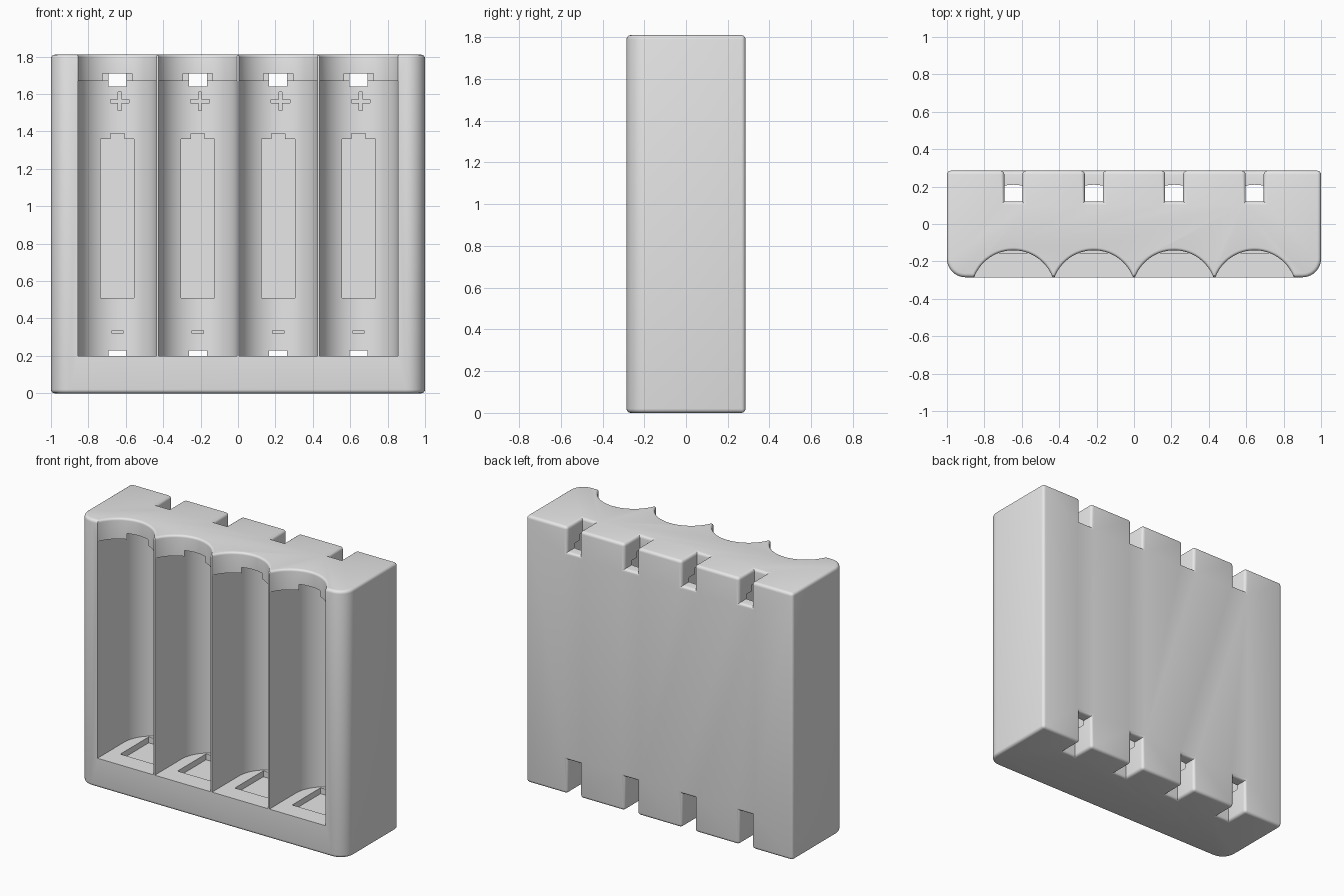
import bpy, bmesh, math
from mathutils import Vector

cube = bpy.data.objects.get("Cube")
if cube:
    bpy.data.objects.remove(cube, do_unlink=True)

HEIGHT, HALF_DEPTH = 1.81, 0.285
FLOOR, CEILING = 0.2, 1.67
BAYS = [-0.645, -0.215, 0.215, 0.645]
RADIUS = 0.21

grey = bpy.data.materials.new("light_grey_plastic")
grey.use_nodes = True
colour = (0.8, 0.8, 0.8, 1)
grey.diffuse_color = colour
grey.node_tree.nodes["Principled BSDF"].inputs["Base Color"].default_value = colour


def make_object(name, bm):
    bmesh.ops.recalc_face_normals(bm, faces=bm.faces)
    mesh = bpy.data.meshes.new(name)
    bm.to_mesh(mesh)
    bm.free()
    mesh.materials.append(grey)
    obj = bpy.data.objects.new(name, mesh)
    bpy.context.collection.objects.link(obj)
    return obj


def prism(name, outline, offset):
    """Closed solid from a 3D outline pushed along an offset vector."""
    bm = bmesh.new()
    face = bm.faces.new([bm.verts.new(p) for p in outline])
    result = bmesh.ops.extrude_face_region(bm, geom=[face])
    moved = [v for v in result["geom"] if isinstance(v, bmesh.types.BMVert)]
    bmesh.ops.translate(bm, verts=moved, vec=Vector(offset))
    return make_object(name, bm)


def block(name, x0, x1, y0, y1, z0, z1):
    outline = [(x0, y0, z0), (x1, y0, z0), (x1, y1, z0), (x0, y1, z0)]
    return prism(name, outline, (0, 0, z1 - z0))


def engraving(name, x, z, points):
    """Shallow flat-bottomed cut into the back wall of a bay."""
    return prism(name, [(x + a, 0.1, z + b) for a, b in points], (0, 0.121, 0))


def cut(target, cutter):
    mod = target.modifiers.new("cut", "BOOLEAN")
    mod.operation, mod.solver, mod.object = "DIFFERENCE", "EXACT", cutter
    graph = bpy.context.evaluated_depsgraph_get()
    mesh = bpy.data.meshes.new_from_object(target.evaluated_get(graph))
    target.modifiers.clear()
    target.data = mesh
    bpy.data.objects.remove(cutter, do_unlink=True)


# Body: block with large rounded front corners
def corner(sign):
    steps = [i / 10 * math.pi / 2 for i in range(11)]
    arc = [(0.9 + 0.1 * math.sin(a), -HALF_DEPTH + 0.1 - 0.1 * math.cos(a)) for a in steps]
    return [(sign * x, y, 0) for x, y in arc]


plan = corner(1) + [(1, HALF_DEPTH, 0), (-1, HALF_DEPTH, 0)] + corner(-1)[::-1]
body = prism("battery_holder_body", plan, (0, 0, HEIGHT))

# Contact slots in the back, open at top and bottom
for x in BAYS:
    for z0, z1 in ((-0.1, 0.23), (1.64, HEIGHT + 0.1)):
        cut(body, block("slot_cutter", x - 0.048, x + 0.048, 0.12, 0.4, z0, z1))

# Soften every outward edge
bm = bmesh.new()
bm.from_mesh(body.data)
bmesh.ops.dissolve_limit(bm, angle_limit=0.01, verts=bm.verts, edges=bm.edges)
sharp = [e for e in bm.edges if e.is_manifold and e.is_convex and e.calc_face_angle() > 0.6]
bmesh.ops.bevel(bm, geom=sharp, offset=0.02, offset_type="OFFSET", segments=4,
                profile=0.5, affect="EDGES", clamp_overlap=True)
bm.to_mesh(body.data)
bm.free()


# Scalloped finger groove with a rounded top lip
def groove(x):
    lip = 0.015
    rings = [(0.2245, CEILING - 0.02)]
    for i in range(6):
        a = i / 5 * math.pi / 2
        rings.append((0.2245 + lip * (1 - math.cos(a)), HEIGHT - lip + lip * math.sin(a)))
    rings.append((0.2245 + lip, HEIGHT + 0.1))
    bm = bmesh.new()
    loops = []
    for r, z in rings:
        angles = [2 * math.pi * i / 96 for i in range(96)]
        loops.append([bm.verts.new((x + r * math.cos(a), -0.365 + r * math.sin(a), z))
                      for a in angles])
    for low, high in zip(loops, loops[1:]):
        for i in range(96):
            j = (i + 1) % 96
            bm.faces.new((low[i], low[j], high[j], high[i]))
    bm.faces.new(loops[0])
    bm.faces.new(loops[-1])
    return make_object("groove_cutter", bm)


cell = [(-0.09, 0), (0.09, 0), (0.09, 0.85), (0.037, 0.85), (0.037, 0.88),
        (-0.037, 0.88), (-0.037, 0.85), (-0.09, 0.85)]
minus = [(-0.03, -0.008), (0.03, -0.008), (0.03, 0.008), (-0.03, 0.008)]
t, arm = 0.009, 0.05
plus = [(-arm, -t), (-t, -t), (-t, -arm), (t, -arm), (t, -t), (arm, -t),
        (arm, t), (t, t), (t, arm), (-t, arm), (-t, t), (-arm, t)]

for x in BAYS:
    # Round-backed battery bay
    arc = [i / 32 * math.pi for i in range(33)]
    outline = [(x + RADIUS * math.cos(a), RADIUS * math.sin(a), FLOOR) for a in arc]
    outline += [(x - RADIUS, -0.5, FLOOR), (x + RADIUS, -0.5, FLOOR)]
    cut(body, prism("bay_cutter", outline, (0, 0, CEILING - FLOOR)))
    cut(body, groove(x))

    # Contact pockets in the floor and ceiling
    for z0, z1 in ((FLOOR - 0.04, FLOOR + 0.02), (CEILING - 0.02, CEILING + 0.04)):
        cut(body, block("pocket_cutter", x - 0.13, x + 0.13, -0.155, 0.15, z0, z1))

    # Engraved battery outline and polarity marks
    cut(body, engraving("cell_mark_cutter", x, 0.51, cell))
    cut(body, engraving("minus_cutter", x, 0.328, minus))
    cut(body, engraving("plus_cutter", x + 0.012, 1.562, plus))

# Smooth curved faces, keep hard edges
bpy.ops.object.select_all(action="DESELECT")
body.select_set(True)
bpy.context.view_layer.objects.active = body
bpy.ops.object.shade_smooth_by_angle(angle=math.radians(30))
